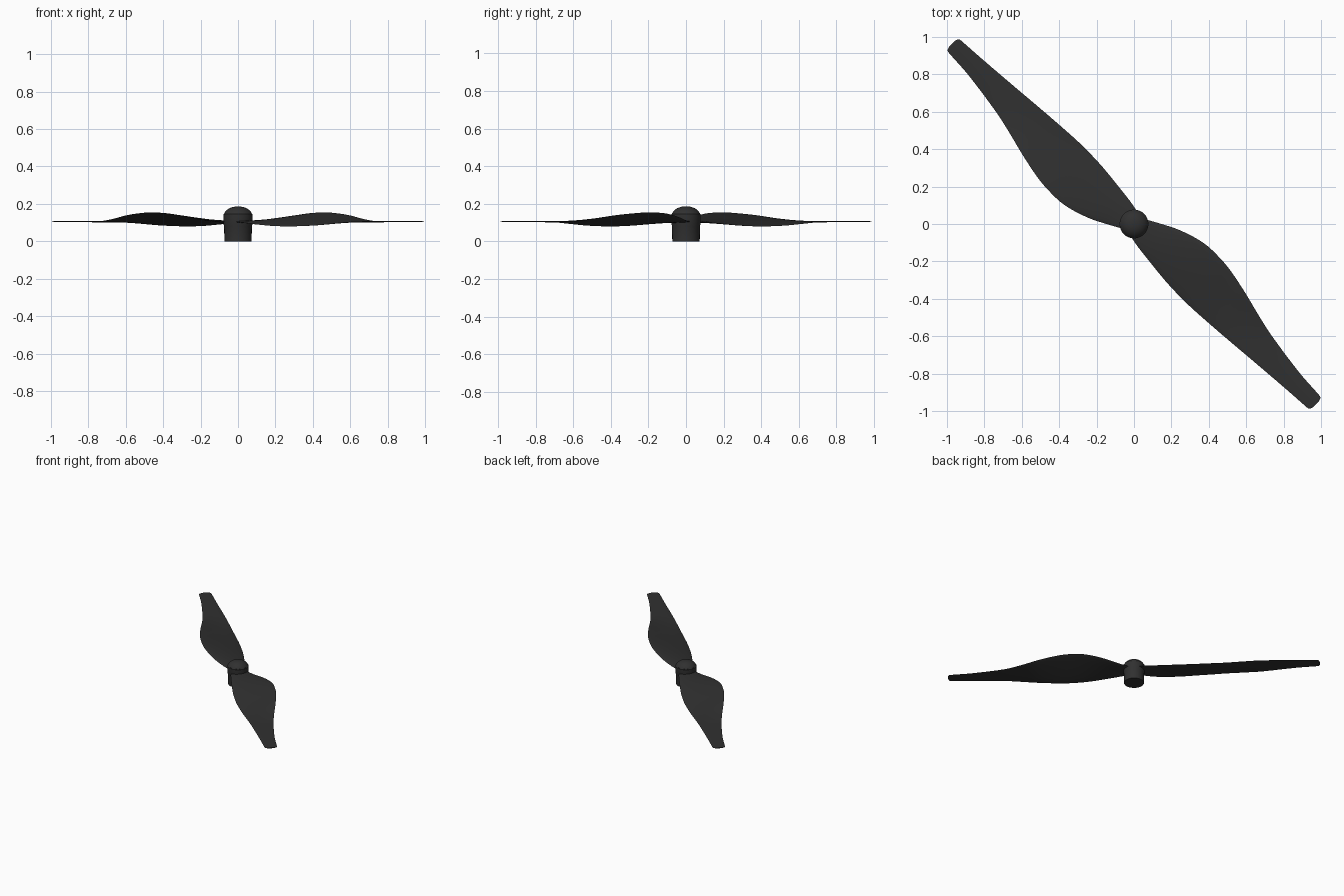
import bpy, bmesh, math
from mathutils import Matrix

if "Cube" in bpy.data.objects:
    bpy.data.objects.remove(bpy.data.objects["Cube"])

Z0 = 0.105  # blade plane height

# Blade stations: radius, leading edge, trailing edge, pitch slope, thickness
STATIONS = [
    (0.00, 0.045, -0.050, 0.00, 0.012),
    (0.078, 0.090, -0.068, 0.04, 0.012),
    (0.20, 0.151, -0.083, 0.15, 0.013),
    (0.34, 0.192, -0.097, 0.225, 0.013),
    (0.46, 0.196, -0.101, 0.25, 0.012),
    (0.55, 0.187, -0.099, 0.245, 0.011),
    (0.69, 0.158, -0.090, 0.21, 0.010),
    (0.82, 0.125, -0.080, 0.12, 0.008),
    (0.95, 0.097, -0.069, 0.02, 0.007),
    (1.19, 0.063, -0.050, 0.00, 0.006),
    (1.33, 0.054, -0.041, 0.00, 0.006),
    (1.352, 0.052, -0.039, 0.00, 0.006),
    (1.363, 0.046, -0.033, 0.00, 0.006),
    (1.369, 0.030, -0.018, 0.00, 0.005),
]


def resample(stations, steps):
    """Smooth Catmull-Rom style interpolation along the radius."""
    n, out = len(stations), []

    def slope(i, k):
        a, b = stations[max(i - 1, 0)], stations[min(i + 1, n - 1)]
        return (b[k] - a[k]) / (b[0] - a[0])

    for i in range(n - 1):
        p, q = stations[i], stations[i + 1]
        h = q[0] - p[0]
        for s in range(steps):
            t = s / steps
            row = [p[0] + h * t]
            for k in range(1, 5):
                row.append((2*t**3 - 3*t*t + 1) * p[k] + (t**3 - 2*t*t + t) * h * slope(i, k)
                           + (3*t*t - 2*t**3) * q[k] + (t**3 - t*t) * h * slope(i + 1, k))
            out.append(row)
    out.append(list(stations[-1]))
    return out


def finish(name, bm, angle):
    bmesh.ops.recalc_face_normals(bm, faces=bm.faces)
    me = bpy.data.meshes.new(name)
    bm.to_mesh(me)
    bm.free()
    ob = bpy.data.objects.new(name, me)
    bpy.context.collection.objects.link(ob)
    mat = bpy.data.materials.get("dark_plastic") or bpy.data.materials.new("dark_plastic")
    mat.diffuse_color = (0.03, 0.03, 0.03, 1)
    mat.use_nodes = True
    mat.node_tree.nodes["Principled BSDF"].inputs["Base Color"].default_value = mat.diffuse_color
    me.materials.append(mat)
    bpy.ops.object.select_all(action='DESELECT')
    ob.select_set(True)
    bpy.context.view_layer.objects.active = ob
    bpy.ops.object.shade_smooth_by_angle(angle=math.radians(angle))
    return ob


def loft(bm, rings):
    for a, b in zip(rings, rings[1:]):
        for j in range(len(a)):
            k = (j + 1) % len(a)
            bm.faces.new((a[j], a[k], b[k], b[j]))


def blade(name, turn):
    bm = bmesh.new()
    m, rings = 10, []
    for u, lead, trail, pitch, thick in resample(STATIONS, 4):
        ring = []
        for j in range(2 * m):
            a = math.pi * j / m
            v = (lead + trail) / 2 + (lead - trail) / 2 * math.cos(a)
            z = Z0 + pitch * v + thick / 2 * math.sin(a)
            ring.append(bm.verts.new((u, v, z)))
        rings.append(ring)
    loft(bm, rings)
    bm.faces.new(rings[0])
    bm.faces.new(rings[-1])
    bm.transform(Matrix.Rotation(math.radians(turn), 4, 'Z'))
    return finish(name, bm, 50)


def lathe(name, profile, sides=48):
    bm = bmesh.new()
    rings = [[bm.verts.new((r * math.cos(2 * math.pi * j / sides),
                            r * math.sin(2 * math.pi * j / sides), z))
              for j in range(sides)] for r, z in profile]
    loft(bm, rings)
    bm.faces.new(rings[0])
    bm.faces.new(rings[-1])
    return finish(name, bm, 30)


# Two opposite blades on the diagonal
blade("blade_front_right", -45)
blade("blade_back_left", 135)

# Hub barrel and domed cap
lathe("hub", [(0.073, 0), (0.074, 0.08), (0.077, 0.09), (0.077, 0.145), (0.072, 0.149)])
lathe("hub_cap", [(0.072, 0.146), (0.074, 0.149), (0.068, 0.159), (0.058, 0.169),
                  (0.044, 0.178), (0.026, 0.184), (0.008, 0.186)])
